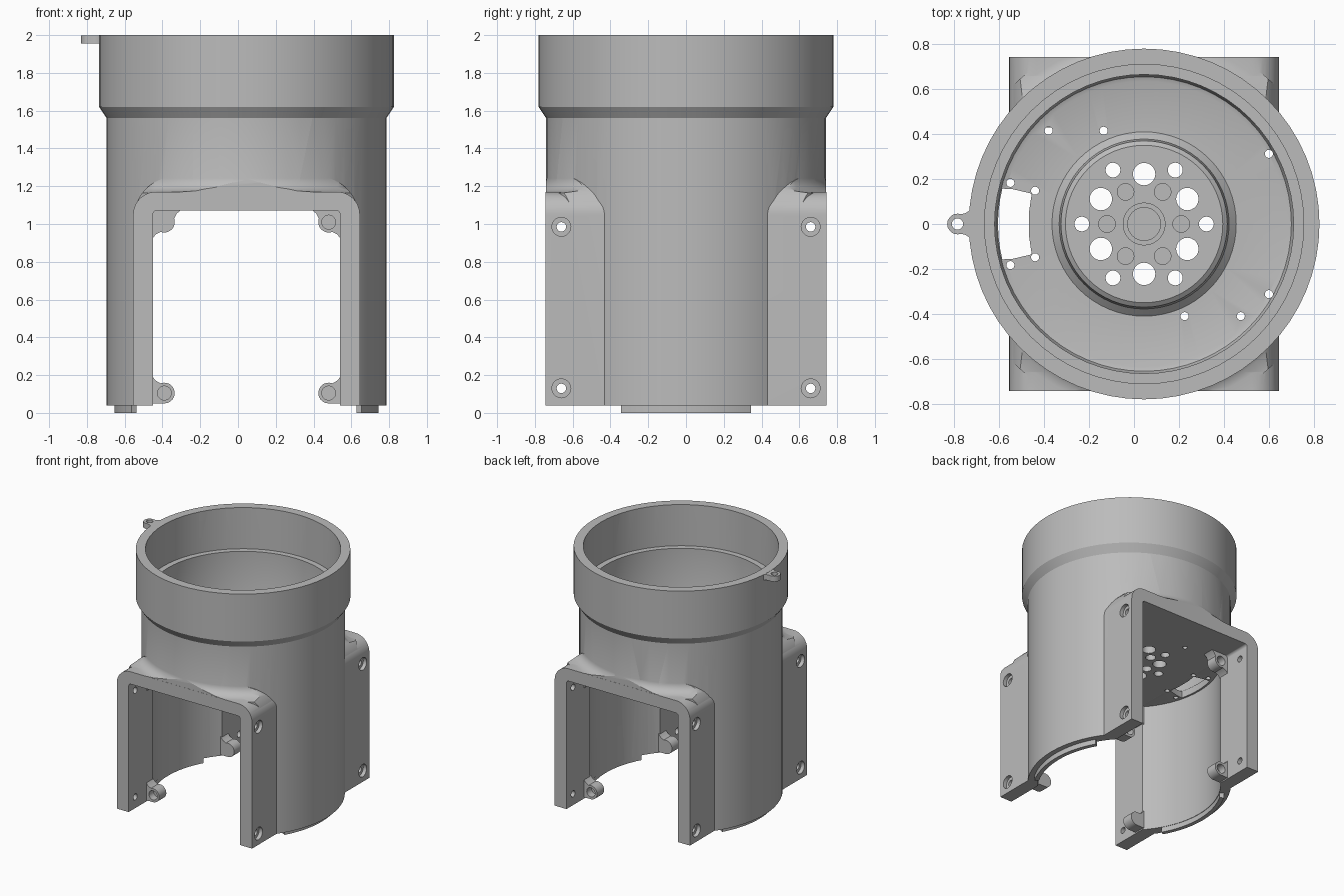
import bpy, bmesh
from math import sin, cos, pi, radians
from mathutils import Matrix, Vector

if "Cube" in bpy.data.objects:
    bpy.data.objects.remove(bpy.data.objects["Cube"])

CX = 0.045  # barrel axis
grey = bpy.data.materials.new("plain_grey")
grey.diffuse_color = (0.5, 0.5, 0.5, 1)
grey.use_nodes = True
grey.node_tree.nodes["Principled BSDF"].inputs["Base Color"].default_value = (0.5, 0.5, 0.5, 1)


def finish(name, bm):
    bmesh.ops.recalc_face_normals(bm, faces=bm.faces)
    mesh = bpy.data.meshes.new(name)
    bm.to_mesh(mesh)
    bm.free()
    ob = bpy.data.objects.new(name, mesh)
    bpy.context.collection.objects.link(ob)
    mesh.materials.append(grey)
    return ob


def lathe(name, profile, seg=64):
    """Closed solid turned about the barrel axis; profile runs axis to axis."""
    bm = bmesh.new()
    rings = []
    for r, z in profile:
        n = 1 if r == 0 else seg
        rings.append([bm.verts.new((CX + r * cos(2 * pi * i / seg), r * sin(2 * pi * i / seg), z))
                      for i in range(n)])
    for a, b in zip(rings, rings[1:]):
        for i in range(seg):
            j = (i + 1) % seg
            quad = [a[i % len(a)], a[j % len(a)], b[j % len(b)], b[i % len(b)]]
            bm.faces.new(list(dict.fromkeys(quad)))
    return finish(name, bm)


def add_prism(bm, pts, lo, hi, axis="z"):
    """Extrude a 2D outline along an axis."""
    place = {"z": lambda u, v, w: (u, v, w),
             "y": lambda u, v, w: (u, w, v),
             "x": lambda u, v, w: (w, u, v)}[axis]
    a = [bm.verts.new(place(u, v, lo)) for u, v in pts]
    b = [bm.verts.new(place(u, v, hi)) for u, v in pts]
    bm.faces.new(a)
    bm.faces.new(b[::-1])
    for i in range(len(pts)):
        j = (i + 1) % len(pts)
        bm.faces.new((a[i], b[i], b[j], a[j]))


def prism(name, pts, lo, hi, axis="z"):
    bm = bmesh.new()
    add_prism(bm, pts, lo, hi, axis)
    return finish(name, bm)


def arc(u, v, r, start, end, n=12):
    return [(u + r * cos(radians(start + (end - start) * i / n)),
             v + r * sin(radians(start + (end - start) * i / n))) for i in range(n + 1)]


def circle(u, v, r, n=20):
    return arc(u, v, r, 0, 360, n)[:-1]


def arch(half, bottom, top, r):
    return ([(CX - half, bottom), (CX + half, bottom)]
            + arc(CX + half - r, top - r, r, 0, 90)
            + arc(CX - half + r, top - r, r, 90, 180))


def boolean(ob, tool, op="DIFFERENCE"):
    mod = ob.modifiers.new("cut", "BOOLEAN")
    mod.operation, mod.object, mod.solver = op, tool, "EXACT"
    bpy.context.view_layer.objects.active = ob
    bpy.ops.object.modifier_apply(modifier=mod.name)
    bpy.data.objects.remove(tool)


# Barrel with its wider collar
body = lathe("housing_body", [(0, 0.04), (0.74, 0.04), (0.74, 1.56), (0.78, 1.62), (0.78, 2), (0, 2)])

# Soft blend where the square frame meets the barrel
skirt = lathe("blend", [(0, 0.95), (0.85, 0.95), (0.85, 1.165), (0.79, 1.175),
                        (0.76, 1.195), (0.745, 1.22), (0.738, 1.25), (0, 1.25)])
boolean(skirt, prism("blend_limit", arch(0.598, 0.5, 1.25, 0.22), -0.742, 0.742, "y"), "INTERSECT")

# Square frame with rounded shoulders
boolean(body, prism("frame", arch(0.6, 0.04, 1.17, 0.12), -0.743, 0.743, "y"), "UNION")
boolean(body, skirt, "UNION")

# Upper bore with ledge, filleted floor and raised hub
boolean(body, lathe("bore", [(0, 1.2), (0.073, 1.2), (0.073, 1.24), (0.095, 1.24), (0.095, 1.22),
                             (0.35, 1.22), (0.37, 1.205), (0.378, 1.15), (0.41, 1.12),
                             (0.635, 1.12), (0.655, 1.127), (0.665, 1.15), (0.665, 1.67),
                             (0.71, 1.67), (0.71, 2.1), (0, 2.1)]))

# Lower round cavity and the tunnel from front to back
boolean(body, lathe("cavity", [(0, -0.1), (0.665, -0.1), (0.665, 1.07), (0, 1.07)]))
boolean(body, prism("tunnel", arch(0.495, -0.2, 1.071, 0.02), -1, 1, "y"))

# Floor holes: bolt circles, vents, corner holes and cable slot
bm = bmesh.new()


def floor_hole(x, y, r, lo=1.0, hi=1.4):
    add_prism(bm, circle(x, y, r), lo, hi)


for i in range(6):
    a = i * pi / 3
    b = a + pi / 6
    floor_hole(CX + 0.277 * cos(a), 0.277 * sin(a), 0.033)
    floor_hole(CX + 0.222 * cos(b), 0.222 * sin(b), 0.05)
    x, y = CX + 0.165 * cos(a), 0.165 * sin(a)
    floor_hole(x, y, 0.037, 1.18, 1.4)
    floor_hole(x, y, 0.037, 1.0, 1.14)
floor_hole(CX, 0, 0.073, 1.0, 1.14)
for x, y in [(-0.38, 0.415), (-0.135, 0.415), (0.475, -0.41), (0.225, -0.41)]:
    floor_hole(x, y, 0.018)
for s in (-1, 1):
    for x, y in [(0.6, 0.312), (-0.55, 0.183), (-0.44, 0.148)]:
        floor_hole(x, s * y, 0.018)
add_prism(bm, arc(CX, 0, 0.65, 166, 194, 6) + [(-0.54, -0.155), (-0.455, -0.135), (-0.466, -0.06),
                                              (-0.466, 0.06), (-0.455, 0.135), (-0.54, 0.155)], 1.0, 1.4)
boolean(body, finish("floor_holes", bm))

# Counterbored side screw holes through the four legs
for r, near, far in [(0.025, 0.44, 0.7), (0.05, 0.57, 0.7)]:
    bm = bmesh.new()
    for sx in (-1, 1):
        for sy in (-1, 1):
            for z in (0.13, 0.985):
                lo, hi = sorted((CX + sx * near, CX + sx * far))
                add_prism(bm, circle(sy * 0.66, z, r), lo, hi, "x")
    boolean(body, finish("side_screws", bm))
parts = [body]

# Screw bosses in the tunnel corners, at both ends
upper = [(0.065, 0.065), (0.065, -0.09), (0.045, -0.065)] + arc(0, 0, 0.055, 290, 160) + [(-0.065, 0.045), (-0.09, 0.065)]
lower = [(0.065, 0.09), (0.045, 0.065)] + arc(0, 0, 0.055, 70, 270) + [(0.065, -0.055)]
for sy, end in ((-1, "front"), (1, "back")):
    for sx, side in ((-1, "right"), (1, "left")):
        for outline, z, level in ((upper, 1.01, "upper"), (lower, 0.105, "lower")):
            x = CX + sx * 0.435
            lo, hi = sorted((sy * 0.43, sy * 0.52))
            boss = prism(f"{end}_{side}_{level}_boss", [(x + sx * u, z + v) for u, v in outline], lo, hi, "y")
            if level == "lower" or sx == -sy:
                lo, hi = sorted((sy * 0.46, sy * 0.6))
                boolean(boss, prism("pin_hole", circle(x, z, 0.037), lo, hi, "y"))
            parts.append(boss)

# Curved locating feet under the side walls
for name, start in (("left_foot", -29.5), ("right_foot", 150.5)):
    outline = arc(CX, 0, 0.70, start, start + 59, 16) + arc(CX, 0, 0.668, start + 59, start, 16)
    parts.append(prism(name, outline, 0, 0.06))

# Small eyelet on the rim
half = [(-0.69, 0.13), (-0.705, 0.095), (-0.725, 0.065), (-0.75, 0.048)]
outline = half + arc(-0.785, 0, 0.046, 70, 290) + [(x, -y) for x, y in reversed(half)]
eyelet = prism("rim_eyelet", outline, 1.955, 1.999)
boolean(eyelet, prism("eyelet_hole", circle(-0.785, 0, 0.025), 1.9, 2.1))
parts.append(eyelet)

# Smooth the curved walls, keep edges crisp
bpy.ops.object.select_all(action="DESELECT")
for ob in parts:
    ob.select_set(True)
bpy.context.view_layer.objects.active = body
bpy.ops.object.shade_smooth_by_angle(angle=radians(30))
